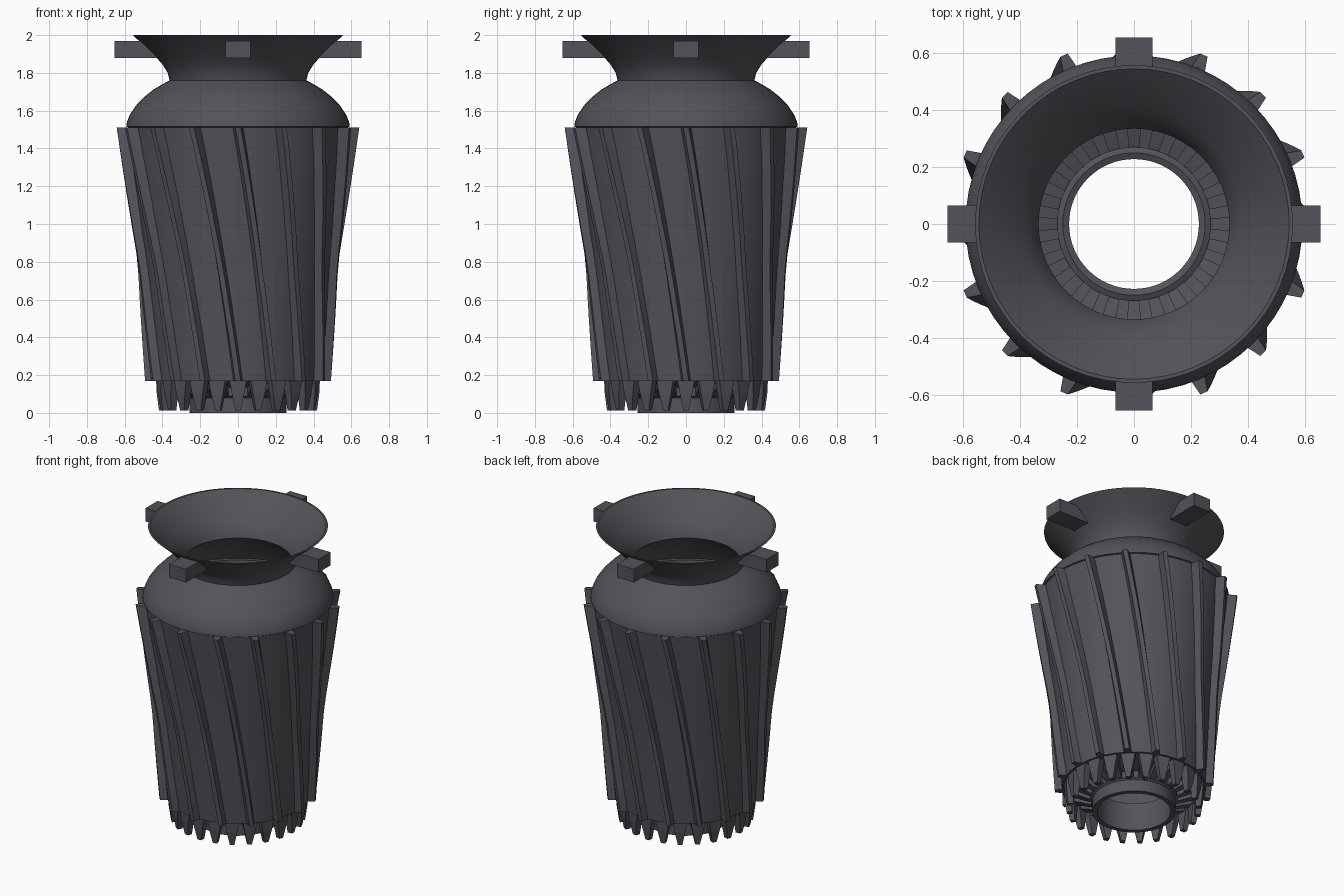
import bpy, bmesh
from math import sin, cos, pi, radians

if "Cube" in bpy.data.objects:
    bpy.data.objects.remove(bpy.data.objects["Cube"])

mat = bpy.data.materials.new("dark_grey")
mat.diffuse_color = (0.085, 0.085, 0.1, 1)
mat.use_nodes = True
mat.node_tree.nodes["Principled BSDF"].inputs["Base Color"].default_value = mat.diffuse_color


def make(name, verts, faces, smooth=False):
    me = bpy.data.meshes.new(name)
    me.from_pydata(verts, [], faces)
    bm = bmesh.new()
    bm.from_mesh(me)
    bmesh.ops.recalc_face_normals(bm, faces=bm.faces)
    bm.to_mesh(me)
    bm.free()
    me.materials.append(mat)
    ob = bpy.data.objects.new(name, me)
    bpy.context.collection.objects.link(ob)
    if smooth:
        bpy.ops.object.select_all(action='DESELECT')
        ob.select_set(True)
        bpy.context.view_layer.objects.active = ob
        bpy.ops.object.shade_smooth_by_angle(angle=radians(35))
    return ob


def polar(r, a, t, z):
    """Point at radius r on direction a, shifted t sideways."""
    return (r * cos(a) - t * sin(a), r * sin(a) + t * cos(a), z)


def lathe(name, profile, n=64):
    """Spin a closed (r, z) profile around z."""
    m = len(profile)
    verts = [polar(r, 2 * pi * i / n, 0, z) for i in range(n) for r, z in profile]
    faces = [(i * m + j, i * m + (j + 1) % m,
              (i + 1) % n * m + (j + 1) % m, (i + 1) % n * m + j)
             for i in range(n) for j in range(m)]
    return make(name, verts, faces, True)


def radial_bars(name, count, sections):
    """Repeat a bar around z; each section holds 4 (r, angle, sideways, z) corners."""
    verts, faces = [], []
    for k in range(count):
        b, a0 = len(verts), 2 * pi * k / count
        for sec in sections:
            verts += [polar(r, a + a0, t, z) for r, a, t, z in sec]
        for s in range(len(sections) - 1):
            o = b + 4 * s
            faces += [(o + j, o + (j + 1) % 4, o + 4 + (j + 1) % 4, o + 4 + j) for j in range(4)]
        e = b + 4 * (len(sections) - 1)
        faces += [(b, b + 1, b + 2, b + 3), (e, e + 1, e + 2, e + 3)]
    return make(name, verts, faces)


# Flared mouth and rounded shoulder
lathe("mouth_and_shoulder", [
    (0.575, 1.51), (0.592, 1.515), (0.588, 1.54), (0.572, 1.58), (0.542, 1.625),
    (0.50, 1.67), (0.45, 1.71), (0.40, 1.74), (0.362, 1.76),
    (0.372, 1.80), (0.40, 1.845), (0.44, 1.89), (0.485, 1.935), (0.53, 1.975), (0.558, 2.0),
    (0.545, 2.0), (0.515, 1.975), (0.47, 1.935), (0.425, 1.89), (0.38, 1.845),
    (0.35, 1.80), (0.335, 1.76), (0.38, 1.725), (0.43, 1.69), (0.48, 1.65),
    (0.525, 1.60), (0.56, 1.54)])

# Tapered barrel
lathe("barrel", [(0.447, 0.17), (0.49, 0.72), (0.54, 1.15), (0.585, 1.51),
                 (0.55, 1.51), (0.505, 1.15), (0.46, 0.72), (0.405, 0.17)])

# Sixteen twisted ribs
levels = []
for i in range(13):
    f = i / 12
    z = 0.17 + 1.34 * f
    outer = 0.492 + 0.043 * f / 0.45 if f < 0.45 else 0.535 + 0.107 * (f - 0.45) / 0.55
    a = radians(22.5) * (1 - f)
    levels.append([(outer - 0.075, a, -0.03, z), (outer, a, -0.014, z),
                   (outer, a, 0.014, z), (outer - 0.075, a, 0.03, z)])
radial_bars("twisted_ribs", 16, levels)

# Ring of teeth below the barrel
radial_bars("bottom_teeth", 24, [
    [(0.385, 0, -w, z), (ro, 0, -w, z), (ro, 0, w, z), (0.385, 0, w, z)]
    for w, ro, z in ((0.05, 0.435, 0.20), (0.032, 0.43, 0.10), (0.014, 0.418, 0.012))])

# Inner collar, floor and spokes
lathe("inner_collar", [(0.228, 0), (0.258, 0), (0.258, 0.08), (0.27, 0.09),
                       (0.27, 0.19), (0.25, 0.20), (0.228, 0.19)])
lathe("inner_floor", [(0.25, 0.13), (0.42, 0.175), (0.42, 0.195), (0.25, 0.15)])
radial_bars("inner_spokes", 24, [
    [(r, 0, -w, z), (r, 0, w, z), (r, 0, w, z + h), (r, 0, -w, z + h)]
    for r, w, z, h in ((0.25, 0.018, 0.085, 0.09), (0.42, 0.03, 0.15, 0.08))])

# Four lugs on the mouth
radial_bars("mouth_lugs", 4, [
    [(r1, 0, -0.065, 1.88), (r1, 0, 0.065, 1.88), (r2, 0, 0.065, 1.97), (r2, 0, -0.065, 1.97)]
    for r1, r2 in ((0.425, 0.515), (0.655, 0.655))])
